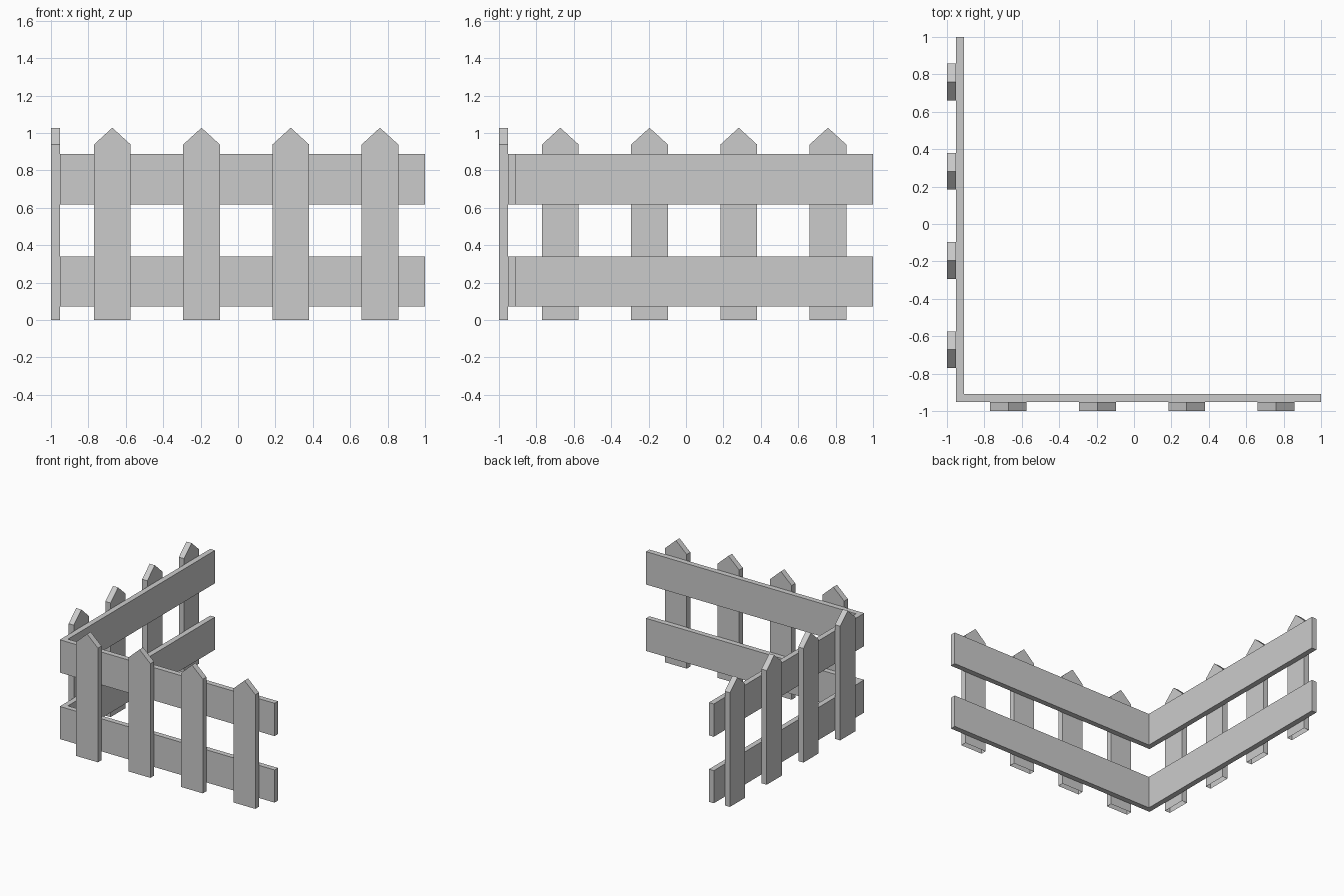
import bpy, bmesh
from mathutils import Matrix, Vector

if "Cube" in bpy.data.objects:
    bpy.data.objects.remove(bpy.data.objects["Cube"])

OUT, MID, INN = -1.0, -0.953, -0.909      # picket front, picket/rail joint, rail back
SWAP = Matrix(((0, 1, 0, 0), (1, 0, 0, 0), (0, 0, 1, 0), (0, 0, 0, 1)))  # mirror across the corner diagonal


def extrude_profile(name, points, offset, swap=False, open_bottom=False):
    """Extrude a flat outline along offset into a solid object."""
    bm = bmesh.new()
    base = bm.faces.new([bm.verts.new(p) for p in points])
    ext = bmesh.ops.extrude_face_region(bm, geom=[base], use_keep_orig=True)
    verts = [g for g in ext["geom"] if isinstance(g, bmesh.types.BMVert)]
    bmesh.ops.translate(bm, verts=verts, vec=Vector(offset))
    if swap:
        bm.transform(SWAP)
    bmesh.ops.recalc_face_normals(bm, faces=bm.faces[:])
    if open_bottom:
        low = [f for f in bm.faces if all(v.co.z < 1e-4 for v in f.verts)]
        bmesh.ops.delete(bm, geom=low, context="FACES_ONLY")
    mesh = bpy.data.meshes.new(name)
    bm.to_mesh(mesh)
    bm.free()
    obj = bpy.data.objects.new(name, mesh)
    bpy.context.collection.objects.link(obj)
    return obj


# L-shaped rails running round the corner
for name, z0, z1 in (("lower_rail", 0.072, 0.34), ("upper_rail", 0.618, 0.888)):
    outline = [(MID, MID), (1, MID), (1, INN), (INN, INN), (INN, 1), (MID, 1)]
    extrude_profile(name, [(x, y, z0) for x, y in outline], (0, 0, z1 - z0))

# Pointed pickets on both wings, hollow underneath
HALF, SHOULDER, PEAK = 0.0985, 0.938, 1.028
for wing, swap in (("front", False), ("left", True)):
    for i in range(4):
        c = -0.672 + i * 0.477
        outline = [(c - HALF, 0), (c + HALF, 0), (c + HALF, SHOULDER),
                   (c, PEAK), (c - HALF, SHOULDER)]
        extrude_profile(f"{wing}_picket_{i + 1}", [(x, OUT, z) for x, z in outline],
                        (0, MID - OUT, 0), swap, open_bottom=True)
